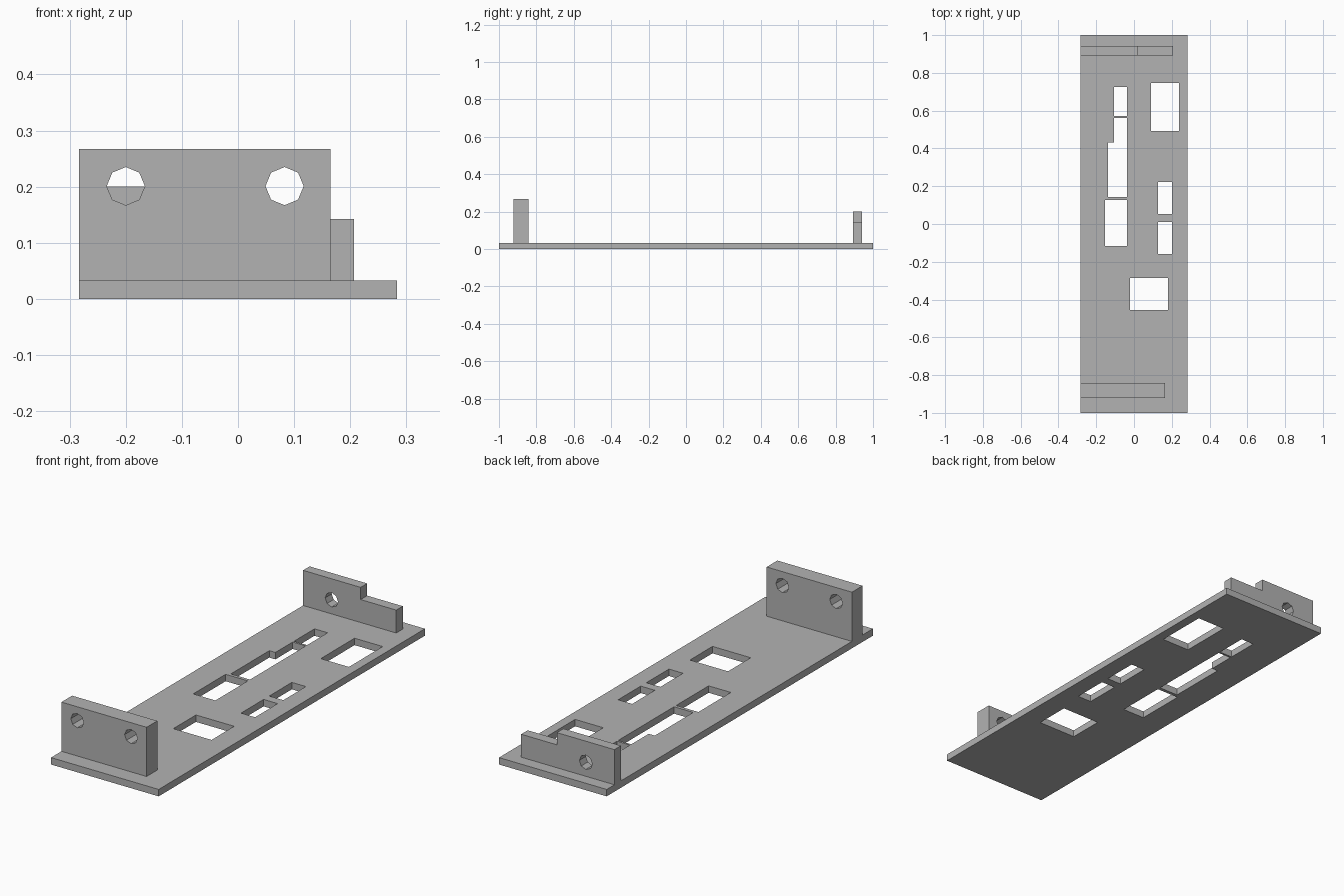
import bpy, bmesh
from math import cos, sin, pi

old = bpy.data.objects.get("Cube")
if old:
    bpy.data.objects.remove(old, do_unlink=True)

grey = bpy.data.materials.new("light grey")
grey.use_nodes = True
COLOUR = (0.45, 0.45, 0.45, 1)
grey.diffuse_color = COLOUR
grey.node_tree.nodes["Principled BSDF"].inputs["Base Color"].default_value = COLOUR


def rect(x0, x1, y0, y1):
    return [(x0, y0), (x1, y0), (x1, y1), (x0, y1)]


def octagon(x, z, r=0.034):
    return [(x + r * cos(i * pi / 4), z + r * sin(i * pi / 4)) for i in range(8)]


def prisms(name, outlines, low, high, upright=False):
    """Extrude outlines along z, or along y when upright."""
    bm = bmesh.new()

    def place(u, v, d):
        return (u, d, v) if upright else (u, v, d)

    for outline in outlines:
        bottom = [bm.verts.new(place(u, v, low)) for u, v in outline]
        top = [bm.verts.new(place(u, v, high)) for u, v in outline]
        bm.faces.new(bottom)
        bm.faces.new(top)
        n = len(outline)
        for i in range(n):
            j = (i + 1) % n
            bm.faces.new((bottom[i], bottom[j], top[j], top[i]))
    bmesh.ops.recalc_face_normals(bm, faces=bm.faces)
    mesh = bpy.data.meshes.new(name)
    bm.to_mesh(mesh)
    bm.free()
    mesh.materials.append(grey)
    obj = bpy.data.objects.new(name, mesh)
    bpy.context.collection.objects.link(obj)
    return obj


def part(name, outline, holes, low, high, upright=False):
    """Make a solid panel and cut its openings right through."""
    obj = prisms(name, [outline], low, high, upright)
    cutter = prisms(name + "_cutter", holes, low - 0.05, high + 0.05, upright)
    cutter.hide_render = True
    mod = obj.modifiers.new("openings", 'BOOLEAN')
    mod.operation = 'DIFFERENCE'
    mod.solver = 'EXACT'
    mod.object = cutter
    bpy.context.view_layer.objects.active = obj
    bpy.ops.object.modifier_apply(modifier=mod.name)
    bpy.data.objects.remove(cutter, do_unlink=True)
    return obj


SIDE, THICK = 0.283, 0.033

# Base plate with its row of openings, one of them stepped
stepped = [(-0.138, 0.143), (-0.037, 0.143), (-0.037, 0.562),
           (-0.106, 0.562), (-0.106, 0.432), (-0.138, 0.432)]
openings = [
    stepped,
    rect(-0.106, -0.037, 0.572, 0.726),
    rect(-0.154, -0.037, -0.117, 0.127),
    rect(0.09, 0.238, 0.493, 0.747),
    rect(0.127, 0.201, 0.053, 0.223),
    rect(0.127, 0.201, -0.159, 0.011),
    rect(-0.021, 0.18, -0.456, -0.286),
]
part("base_plate", rect(-SIDE, SIDE, -1, 1), openings, 0, THICK)

# Front bracket with two bolt holes
part("front_bracket", rect(-SIDE, 0.165, THICK, 0.267),
     [octagon(-0.2, 0.201), octagon(0.083, 0.201)], -0.922, -0.842, True)

# Stepped back bracket with one bolt hole
back = [(-SIDE, THICK), (0.207, THICK), (0.207, 0.142),
        (0.02, 0.142), (0.02, 0.2), (-SIDE, 0.2)]
part("back_bracket", back, [octagon(-0.133, 0.1)], 0.893, 0.942, True)
